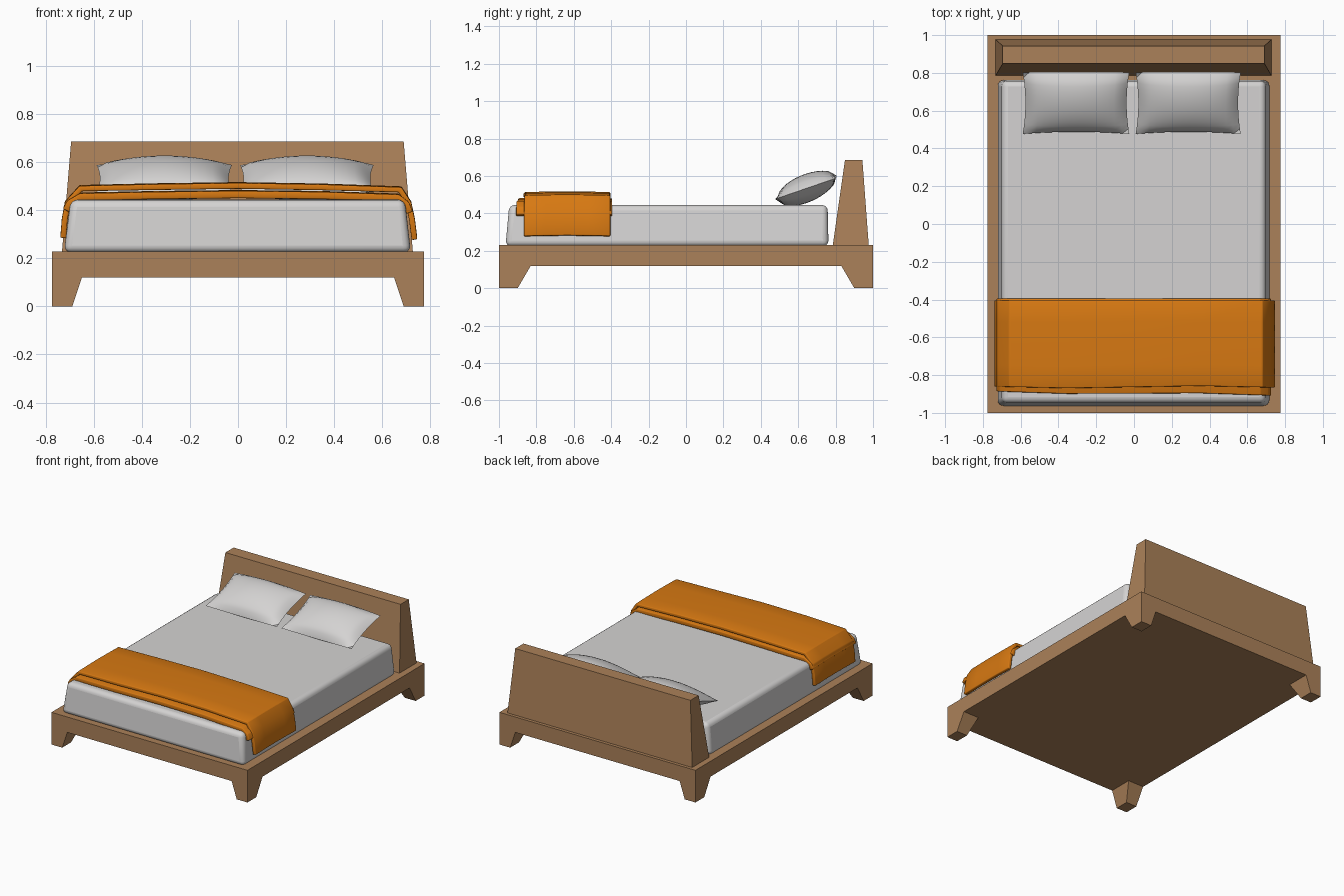
import bpy, bmesh, math
from mathutils import Matrix

cube = bpy.data.objects.get("Cube")
if cube:
    bpy.data.objects.remove(cube, do_unlink=True)


def material(name, rgb):
    m = bpy.data.materials.new(name)
    m.use_nodes = True
    m.diffuse_color = (*rgb, 1)
    m.node_tree.nodes["Principled BSDF"].inputs["Base Color"].default_value = (*rgb, 1)
    return m


WOOD = material("wood", (0.41, 0.22, 0.10))
LINEN = material("white linen", (0.66, 0.65, 0.645))
ORANGE = material("orange fabric", (0.68, 0.19, 0.006))


def finish(bm, name, mat):
    bmesh.ops.recalc_face_normals(bm, faces=bm.faces[:])
    mesh = bpy.data.meshes.new(name)
    bm.to_mesh(mesh)
    bm.free()
    mesh.materials.append(mat)
    ob = bpy.data.objects.new(name, mesh)
    bpy.context.collection.objects.link(ob)
    return ob


def smooth(ob, angle=40):
    bpy.ops.object.select_all(action="DESELECT")
    ob.select_set(True)
    bpy.context.view_layer.objects.active = ob
    bpy.ops.object.shade_smooth_by_angle(angle=math.radians(angle))


def bevel(ob, width, segments):
    mod = ob.modifiers.new("soft edges", "BEVEL")
    mod.width, mod.segments = width, segments


def tapered_box(name, mat, low, high, z0, z1):
    """Box between a bottom and a top rectangle (x0, x1, y0, y1)."""
    bm = bmesh.new()
    rings = []
    for (x0, x1, y0, y1), z in ((low, z0), (high, z1)):
        rings.append([bm.verts.new((x, y, z))
                      for x, y in ((x0, y0), (x1, y0), (x1, y1), (x0, y1))])
    bm.faces.new(rings[0])
    bm.faces.new(rings[1])
    for i in range(4):
        j = (i + 1) % 4
        bm.faces.new((rings[0][i], rings[0][j], rings[1][j], rings[1][i]))
    return finish(bm, name, mat)


# Wooden platform, headboard and legs
platform = (-0.775, 0.775, -1, 1)
tapered_box("platform", WOOD, platform, platform, 0.12, 0.23)
tapered_box("headboard", WOOD, (-0.733, 0.728, 0.785, 0.977),
            (-0.695, 0.69, 0.85, 0.943), 0.23, 0.687)
for sx, side in ((-1, "right"), (1, "left")):
    for sy, end in ((-1, "front"), (1, "back")):
        tapered_box(f"{end}_{side}_leg", WOOD,
                    (sx * 0.775, sx * 0.69, sy, sy * 0.9),
                    (sx * 0.775, sx * 0.65, sy, sy * 0.83), 0, 0.12)

# Mattress
mattress = tapered_box("mattress", LINEN, (-0.725, 0.72, -0.965, 0.762),
                       (-0.697, 0.695, -0.945, 0.757), 0.225, 0.445)
bevel(mattress, 0.03, 4)
smooth(mattress)


# Pillows: two bulging sheets joined along a pinched rim
def pillow(name, x, half_width):
    bm = bmesh.new()
    for side in (-1, 1):
        sheet = bmesh.ops.create_grid(bm, x_segments=16, y_segments=12, size=1)["verts"]
        for v in sheet:
            a, b = v.co.x, v.co.y
            puff = ((1 - a * a) * (1 - b * b)) ** 0.55
            v.co.x = a * half_width * (1 - 0.05 * (1 - b * b))
            v.co.y = b * 0.172 * (1 + 0.04 * b * (1 - a * a))
            v.co.z = side * 0.074 * puff - 0.012 * a * a * b
    bmesh.ops.remove_doubles(bm, verts=bm.verts[:], dist=0.0005)
    bm.transform(Matrix.Translation((x, 0.64, 0.533)) @ Matrix.Rotation(math.radians(23), 4, "X"))
    smooth(finish(bm, name, LINEN), 60)


pillow("right_pillow", -0.307, 0.282)
pillow("left_pillow", 0.287, 0.278)


# Folded throw: two draped layers
def drape(name, path, y0, y1, thickness, skew):
    bm = bmesh.new()
    rows = []
    for x, z in path:
        front = y0 - skew * x + 0.006 * math.sin(5 * x)
        rows.append([bm.verts.new((x, front + (y1 - front) * t / 4,
                                   z + 0.004 * math.sin(math.pi * t / 4)))
                     for t in range(5)])
    for a, b in zip(rows, rows[1:]):
        for i in range(4):
            bm.faces.new((a[i], b[i], b[i + 1], a[i + 1]))
    ob = finish(bm, name, ORANGE)
    mod = ob.modifiers.new("cloth thickness", "SOLIDIFY")
    mod.thickness, mod.offset = thickness, 0
    bevel(ob, 0.005, 2)
    smooth(ob)


drape("throw_top_layer",
      [(-0.728, 0.285), (-0.722, 0.36), (-0.71, 0.43), (-0.655, 0.491), (-0.35, 0.497),
       (0, 0.502), (0.35, 0.496), (0.675, 0.486), (0.71, 0.43), (0.725, 0.36), (0.735, 0.278)],
      -0.863, -0.405, 0.024, 0)
drape("throw_bottom_layer",
      [(-0.716, 0.40), (-0.70, 0.43), (-0.655, 0.456), (-0.35, 0.462), (0, 0.466),
       (0.35, 0.462), (0.665, 0.452), (0.70, 0.425), (0.714, 0.39)],
      -0.897, -0.395, 0.03, 0.012)
